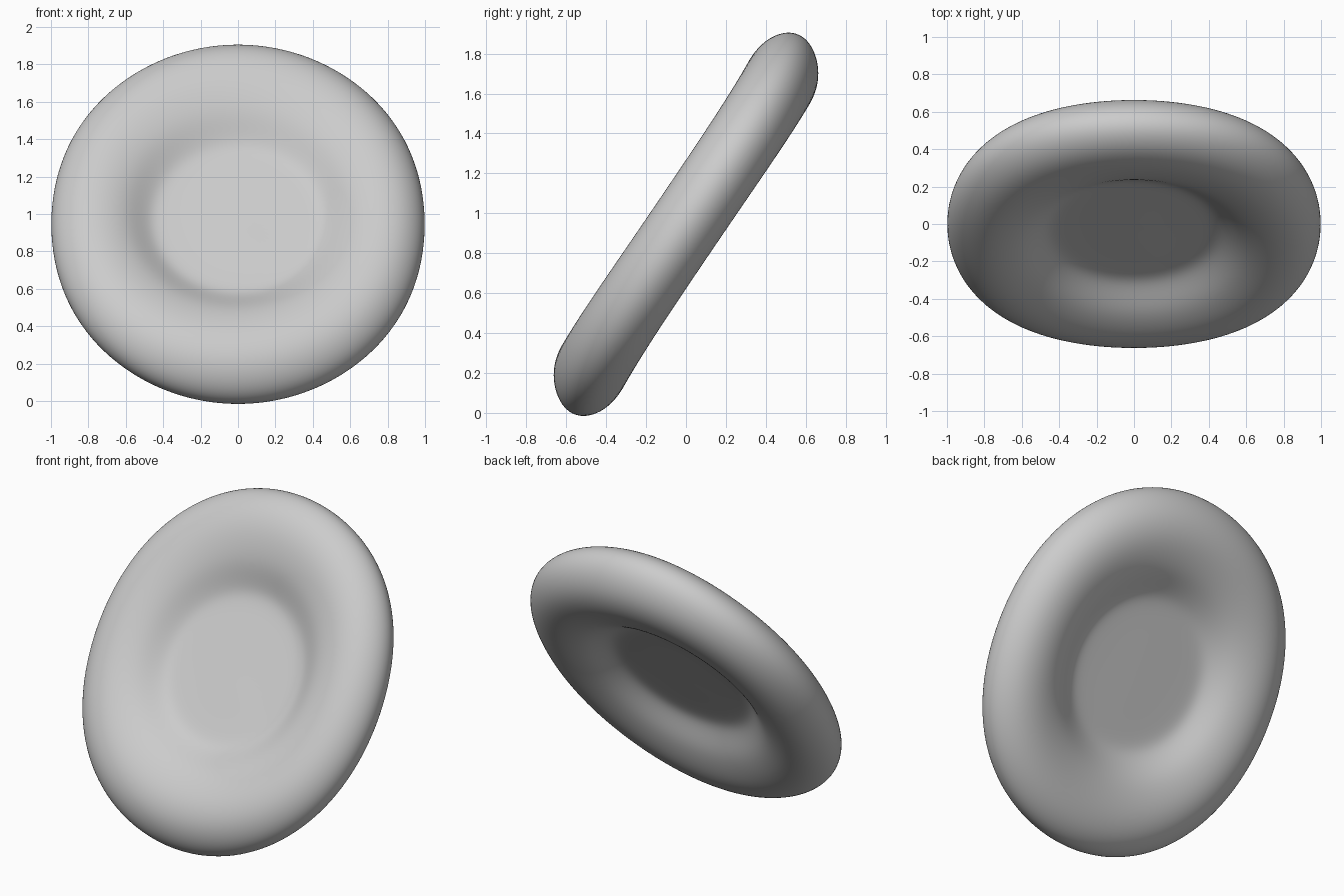
import bpy, bmesh, math
from mathutils import Matrix, Vector

if "Cube" in bpy.data.objects:
    bpy.data.objects.remove(bpy.data.objects["Cube"])

# half profile of the biconcave disc: (radius, half thickness), centre to rim
HALF = [(0.20, 0.036), (0.36, 0.036), (0.435, 0.039), (0.485, 0.060),
        (0.55, 0.110), (0.61, 0.150), (0.69, 0.180), (0.78, 0.191),
        (0.87, 0.174), (0.94, 0.130), (0.988, 0.070)]
PROFILE = HALF + [(1.006, 0.0)] + [(r, -h) for r, h in reversed(HALF)]
SEGMENTS = 48
TILT = math.radians(55.8)

bm = bmesh.new()
rings = []
for i in range(SEGMENTS):
    a = 2 * math.pi * i / SEGMENTS
    lengthwise = math.sin(a) ** 2            # 1 at the upper and lower ends
    ring = []
    for r, h in PROFILE:
        # the rim is longer at the two ends, and slightly squarish
        rim = min(1.0, max(0.0, (r - 0.35) / 0.35))
        square = 0.014 * math.sin(2 * a) ** 2
        radius = r * (1 + (0.108 * lengthwise + square) * rim)
        x, y = radius * math.cos(a), radius * math.sin(a)
        # the two ends bend gently in opposite directions
        ring.append(bm.verts.new((x, y, h * (0.97 + 0.03 * lengthwise) + 0.028 * y ** 5)))
    rings.append(ring)

# side strips and flat centre fans
top = bm.verts.new((0, 0, HALF[0][1]))
bottom = bm.verts.new((0, 0, -HALF[0][1]))
for i in range(SEGMENTS):
    p, q = rings[i], rings[(i + 1) % SEGMENTS]
    for j in range(len(PROFILE) - 1):
        bm.faces.new((p[j], p[j + 1], q[j + 1], q[j]))
    bm.faces.new((top, p[0], q[0]))
    bm.faces.new((bottom, q[-1], p[-1]))
bmesh.ops.recalc_face_normals(bm, faces=bm.faces)

# tilt the disc so its hollow face looks forward and up
bm.transform(Matrix.Translation(Vector((0, 0, 0.945))) @ Matrix.Rotation(TILT, 4, 'X'))
mesh = bpy.data.meshes.new("biconcave_disc")
bm.to_mesh(mesh)
bm.free()
for poly in mesh.polygons:
    poly.use_smooth = True
disc = bpy.data.objects.new("biconcave_disc", mesh)
bpy.context.collection.objects.link(disc)
sub = disc.modifiers.new("smooth", 'SUBSURF')
sub.levels = sub.render_levels = 2
